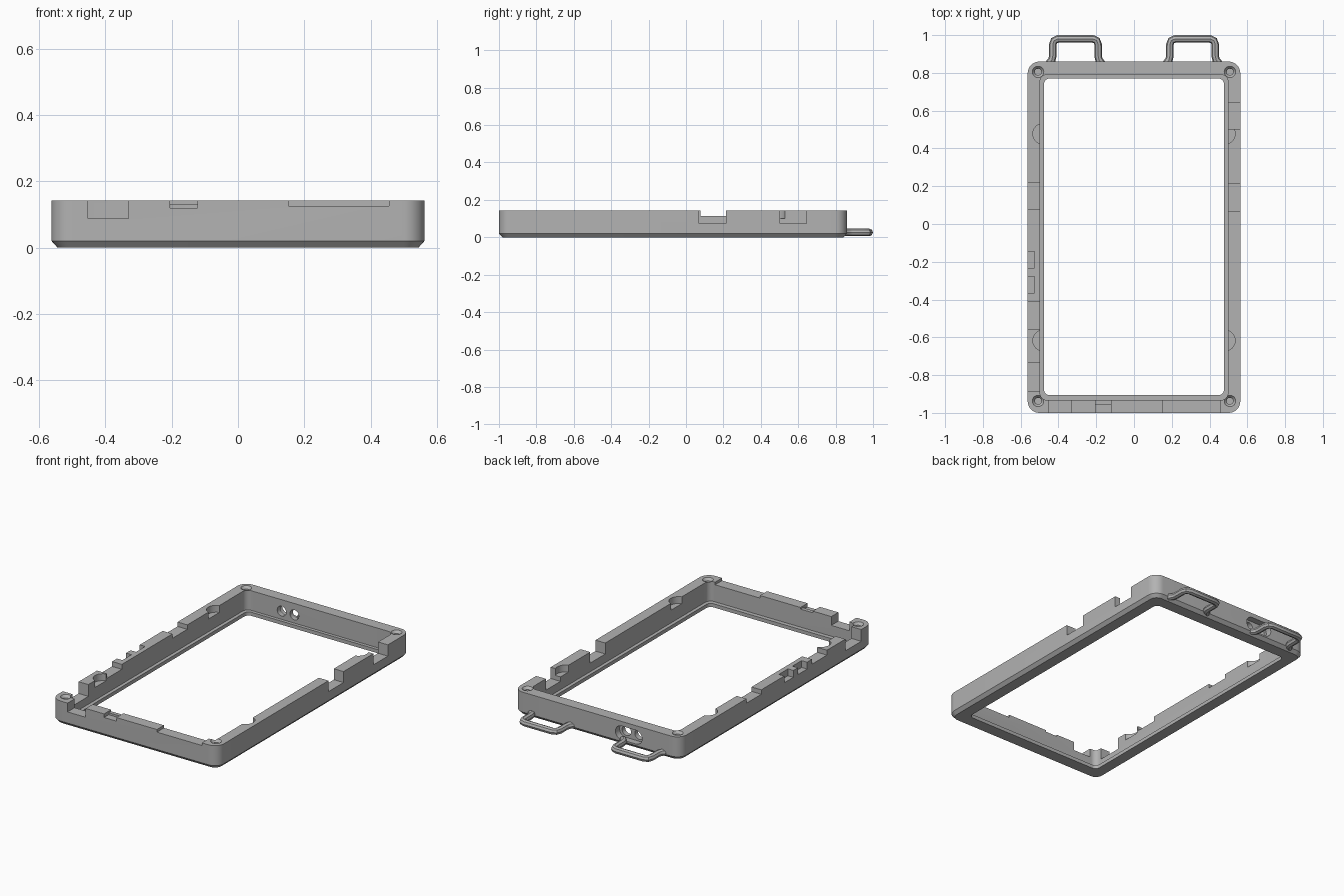
import bpy, bmesh, math
from mathutils import Matrix, Vector

cube = bpy.data.objects.get("Cube")
if cube:
    bpy.data.objects.remove(cube)

grey = bpy.data.materials.new("grey plastic")
grey.use_nodes = True
GREY = (0.45, 0.45, 0.45, 1)
grey.diffuse_color = GREY
grey.node_tree.nodes["Principled BSDF"].inputs["Base Color"].default_value = GREY

TOP = 0.142


def rounded_ring(bm, half, y0, y1, r, z, steps=8):
    """Rounded rectangle of vertices, symmetric in x."""
    ring = []
    for k, (sx, y) in enumerate([(1, y1 - r), (-1, y1 - r), (-1, y0 + r), (1, y0 + r)]):
        for i in range(steps + 1):
            a = math.pi / 2 * (k + i / steps)
            ring.append(bm.verts.new((sx * (half - r) + r * math.cos(a), y + r * math.sin(a), z)))
    return ring


def loft(name, sections, closed=False, matrix=None):
    """Skin rounded rectangles; closed joins last to first, otherwise caps the ends."""
    bm = bmesh.new()
    rings = [rounded_ring(bm, *s) for s in sections]
    pairs = list(zip(rings, rings[1:]))
    if closed:
        pairs.append((rings[-1], rings[0]))
    else:
        bm.faces.new(rings[0])
        bm.faces.new(rings[-1])
    n = len(rings[0])
    for a, b in pairs:
        for i in range(n):
            j = (i + 1) % n
            bm.faces.new((a[i], a[j], b[j], b[i]))
    bmesh.ops.recalc_face_normals(bm, faces=bm.faces)
    if matrix:
        bm.transform(matrix)
    mesh = bpy.data.meshes.new(name)
    bm.to_mesh(mesh)
    bm.free()
    mesh.materials.append(grey)
    obj = bpy.data.objects.new(name, mesh)
    bpy.context.collection.objects.link(obj)
    return obj


def activate(obj):
    bpy.ops.object.select_all(action='DESELECT')
    obj.select_set(True)
    bpy.context.view_layer.objects.active = obj


def cut(cutter):
    """Subtract a cutter from the frame and remove it."""
    cutter.hide_render = True
    activate(frame)
    mod = frame.modifiers.new("cut", 'BOOLEAN')
    mod.operation, mod.solver, mod.object = 'DIFFERENCE', 'EXACT', cutter
    bpy.ops.object.modifier_apply(modifier=mod.name)
    bpy.data.objects.remove(cutter)


def notch(x0, x1, y0, y1, floor, r=0.001):
    """Slot open at the top of the wall."""
    h = (y1 - y0) / 2
    place = Matrix.Translation(((x0 + x1) / 2, (y0 + y1) / 2, 0))
    cut(loft("notch_cutter", [((x1 - x0) / 2, -h, h, r, floor),
                              ((x1 - x0) / 2, -h, h, r, 0.2)], matrix=place))


# Frame wall with bottom chamfer and inner screen lip
frame = loft("case_frame", [
    (0.545, -0.982, 0.842, 0.045, 0),
    (0.563, -1.0, 0.86, 0.062, 0.02),
    (0.563, -1.0, 0.86, 0.062, TOP),
    (0.497, -0.932, 0.79, 0.035, TOP),
    (0.497, -0.932, 0.79, 0.035, 0.022),
    (0.476, -0.906, 0.77, 0.028, 0.022),
    (0.476, -0.906, 0.77, 0.028, 0),
], closed=True)

# Right-hand (+x) wall openings
for y0, y1, floor in [(0.07, 0.215, 0.075), (0.503, 0.643, 0.073)]:
    notch(0.48, 0.6, y0, y1, floor)

# Opposite (-x) wall openings
for y0, y1, floor in [(0.077, 0.22, 0.115), (-0.557, -0.412, 0.112), (-0.888, -0.735, 0.07)]:
    notch(-0.6, -0.48, y0, y1, floor)
for y0 in (-0.233, -0.365):
    notch(-0.6, -0.526, y0, y0 + 0.088, 0.1)

# Front wall openings
notch(-0.452, -0.33, -1.05, -0.92, 0.088)
notch(-0.205, -0.122, -1.05, -0.955, 0.12)
notch(-0.205, -0.122, -0.96, -0.92, 0.132)
notch(0.152, 0.456, -1.05, -0.92, 0.126)

# Rounded finger pockets on the inner side walls
for side in (-1, 1):
    for y in (0.477, -0.617):
        notch(side * 0.48 - 0.0555, side * 0.48 + 0.0555, y - 0.055, y + 0.055, 0.1, 0.0545)

# Countersunk screw holes in the four corners
for x in (-0.508, 0.508):
    for y in (-0.937, 0.805):
        cut(loft("screw_cutter", [(r + 0.0003, -r, r, r - 0.0003, z) for r, z in
                                  [(0.017, 0.05), (0.017, 0.127), (0.03, TOP), (0.03, 0.16)]],
                 matrix=Matrix.Translation((x, y, 0))))

# Twin lens holes with a stadium recess in the back wall
turn = Matrix.Rotation(math.pi / 2, 4, 'X')
cut(loft("recess_cutter", [(0.09, -0.042, 0.042, 0.0415, z) for z in (-0.03, 0.04)],
         matrix=Matrix.Translation((-0.215, 0.86, 0.072)) @ turn))
for dx in (-0.043, 0.043):
    cut(loft("lens_cutter", [(0.03, -0.03, 0.03, 0.0295, z) for z in (-0.05, 0.12)],
             matrix=Matrix.Translation((-0.215 + dx, 0.86, 0.072)) @ turn))

# Strap loops on the back edge, flaring into the wall
HALF_LOOP = [(0.145, 0.845), (0.125, 0.868), (0.12, 0.89), (0.12, 0.95),
             (0.113, 0.971), (0.092, 0.98)]
for side, name in ((-1, "strap_loop_right"), (1, "strap_loop_left")):
    points = HALF_LOOP + [(-x, y) for x, y in reversed(HALF_LOOP)]
    curve = bpy.data.curves.new(name, 'CURVE')
    curve.dimensions = '3D'
    curve.bevel_depth, curve.bevel_resolution = 0.02, 2
    curve.use_fill_caps = True
    spline = curve.splines.new('POLY')
    spline.points.add(len(points) - 1)
    for p, (x, y) in zip(spline.points, points):
        p.co = (side * 0.31 + x, y, 0.026, 1)
    curve.materials.append(grey)
    loop = bpy.data.objects.new(name, curve)
    bpy.context.collection.objects.link(loop)
    activate(loop)
    bpy.ops.object.convert(target='MESH')
    bpy.ops.object.shade_smooth_by_angle(angle=math.radians(35))

activate(frame)
bpy.ops.object.shade_smooth_by_angle(angle=math.radians(25))
